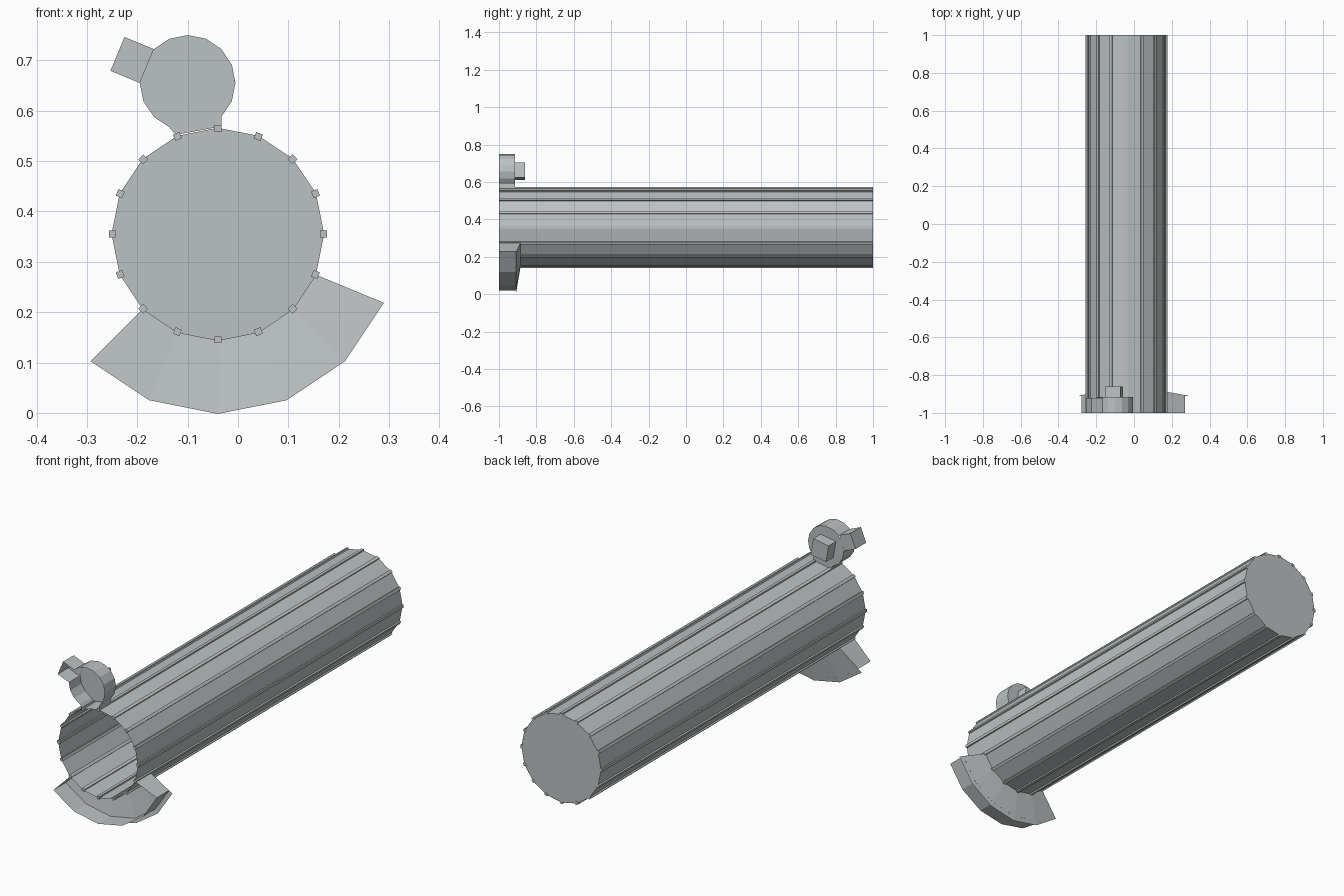
import bpy, bmesh, math

if "Cube" in bpy.data.objects:
    bpy.data.objects.remove(bpy.data.objects["Cube"])

CX, CZ = -0.04, 0.355      # tunnel axis
PX, PZ = -0.10, 0.655      # pod axis
R, RIM, FLANGE, POD = 0.211, 0.335, 0.357, 0.095
STEP = 22.5

grey = bpy.data.materials.new("pale grey metal")
grey.diffuse_color = (0.50, 0.535, 0.54, 1)
grey.use_nodes = True
grey.node_tree.nodes["Principled BSDF"].inputs["Base Color"].default_value = grey.diffuse_color


def at(cx, cz, r, deg, y):
    a = math.radians(deg)
    return (cx + r * math.cos(a), y, cz + r * math.sin(a))


def face(bm, *pts):
    return bm.faces.new([bm.verts.new(p) for p in pts])


def wall(bm, cx, cz, r0, r1, a0, a1, y0, y1):
    """Outward quad over one sector; the radius may change from y0 to y1."""
    return face(bm, at(cx, cz, r0, a0, y0), at(cx, cz, r1, a0, y1),
                at(cx, cz, r1, a1, y1), at(cx, cz, r0, a1, y0))


def recess(bm, faces, inset, depth):
    bmesh.ops.inset_individual(bm, faces=faces, thickness=inset, depth=-depth)


def finish(bm, name):
    bmesh.ops.remove_doubles(bm, verts=bm.verts, dist=1e-5)
    me = bpy.data.meshes.new(name)
    bm.to_mesh(me)
    bm.free()
    me.materials.append(grey)
    ob = bpy.data.objects.new(name, me)
    bpy.context.collection.objects.link(ob)
    return ob


# Tunnel wall: 16 sides of sunken panels, long panels at both ends
bm = bmesh.new()
rows = 34
ys = [-1.0] + [-0.9 + 1.8 * i / rows for i in range(rows + 1)] + [1.0]
panels = [wall(bm, CX, CZ, R, R, i * STEP, (i + 1) * STEP, y0, y1)
          for i in range(16) for y0, y1 in zip(ys, ys[1:])]
recess(bm, panels, 0.009, 0.008)
finish(bm, "tunnel_wall")

# Closed far end
bm = bmesh.new()
face(bm, *[at(CX, CZ, R, -i * STEP, 0.999) for i in range(16)][::1])
bmesh.ops.recalc_face_normals(bm, faces=bm.faces)
finish(bm, "tunnel_end_cap")

# Lengthwise ribs on every corner
bm = bmesh.new()
for i in range(16):
    a = math.radians(i * STEP)
    ux, uz = math.cos(a), math.sin(a)
    ring = [[bm.verts.new((CX + ux * r - uz * t, y, CZ + uz * r + ux * t))
             for r, t in ((0.203, -.007), (0.2165, -.007), (0.2165, .007), (0.203, .007))]
            for y in (-1, 1)]
    for k in range(4):
        bm.faces.new((ring[0][k], ring[0][k - 1], ring[1][k - 1], ring[1][k]))
    bm.faces.new(ring[0])
    bm.faces.new(ring[1][::-1])
bmesh.ops.recalc_face_normals(bm, faces=bm.faces)
finish(bm, "tunnel_ribs")

# Lower skirt: rim with sunken panels, sloping flange behind, two end walls
bm = bmesh.new()
angles = [-135 + i * STEP for i in range(6)]
rim = []
for a0, a1 in zip(angles, angles[1:]):
    rim.append(wall(bm, CX, CZ, RIM, RIM, a0, a1, -1, -0.906))
    wall(bm, CX, CZ, FLANGE, R, a0, a1, -0.91, -0.885)
recess(bm, rim, 0.016, 0.01)
for a, order in ((angles[0], 1), (angles[-1], -1)):
    pts = [at(CX, CZ, R, a, -1), at(CX, CZ, RIM, a, -1),
           at(CX, CZ, RIM, a, -0.906), at(CX, CZ, R, a, -0.885)]
    face(bm, *pts[::order])
finish(bm, "lower_skirt")

# Upper pod: open-fronted drum with a neck down to the tunnel
YB = -0.915
bm = bmesh.new()
for i in range(16):
    a = i * STEP
    if 135 <= a < 180 or 247.5 <= a < 315:     # openings to side box and neck
        continue
    wall(bm, PX, PZ, POD, POD, a, a + STEP, -1, YB)
face(bm, *[at(PX, PZ, POD, -i * STEP, YB) for i in range(16)])
nr = [at(PX, PZ, POD, 315, y) for y in (-1, YB)]
nl = [at(PX, PZ, POD, 247.5, y) for y in (-1, YB)]
tr = [at(CX, CZ, 0.214, 88, y) for y in (-1, YB)]
tl = [at(CX, CZ, 0.214, 113, y) for y in (-1, YB)]
face(bm, nr[0], tr[0], tr[1], nr[1])
face(bm, nl[0], nl[1], tl[1], tl[0])
face(bm, nl[1], at(PX, PZ, POD, 270, YB), at(PX, PZ, POD, 292.5, YB), nr[1], tr[1], tl[1])
finish(bm, "pod_drum")

# Side box on the pod, open at the front, sunken panel on its end
bm = bmesh.new()
ox, oz = (0.063 * f(math.radians(157.5)) for f in (math.cos, math.sin))
a, b = ([at(PX, PZ, POD, d, y) for y in (-1, YB - 0.005)] for d in (135, 180))
ao, bo = ([(p[0] + ox, p[1], p[2] + oz) for p in q] for q in (a, b))
face(bm, a[0], a[1], ao[1], ao[0])
face(bm, b[0], bo[0], bo[1], b[1])
face(bm, a[1], b[1], bo[1], ao[1])
end = face(bm, ao[0], ao[1], bo[1], bo[0])
recess(bm, [end], 0.01, 0.005)
finish(bm, "pod_side_box")

# Block on the back of the pod
bpy.ops.mesh.primitive_cube_add(size=1, location=(-0.105, (YB - 0.86) / 2, 0.657),
                                rotation=(0, math.radians(-10), 0))
block = bpy.context.object
block.name = "pod_back_block"
block.scale = (0.082, 0.055, 0.082)
block.data.materials.append(grey)
